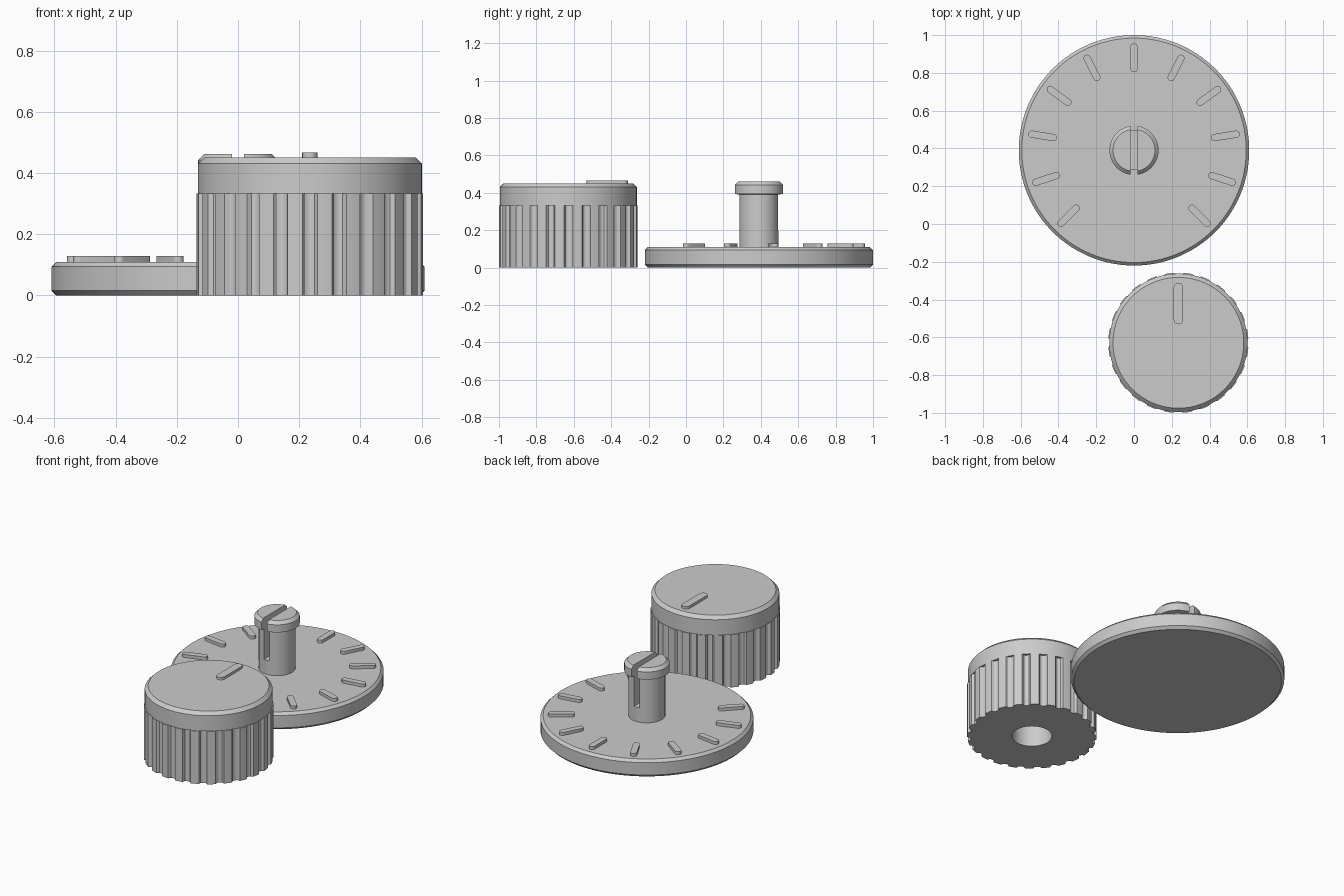
import bpy
import bmesh
from math import sin, cos, pi, sqrt, radians
from mathutils import Matrix, Vector

cube = bpy.data.objects.get("Cube")
if cube:
    bpy.data.objects.remove(cube, do_unlink=True)

grey = bpy.data.materials.new("plain_grey")
grey.use_nodes = True
COLOUR = (0.6, 0.6, 0.6, 1)
grey.diffuse_color = COLOUR
grey.node_tree.nodes["Principled BSDF"].inputs["Base Color"].default_value = COLOUR

DIAL = Vector((0, 0.39, 0))
KNOB = Vector((0.235, -0.629, 0))
RIBS, STEPS = 24, 12


def make_object(name, bm, location):
    bmesh.ops.recalc_face_normals(bm, faces=bm.faces)
    mesh = bpy.data.meshes.new(name)
    bm.to_mesh(mesh)
    bm.free()
    mesh.materials.append(grey)
    ob = bpy.data.objects.new(name, mesh)
    ob.location = location
    bpy.context.collection.objects.link(ob)
    return ob


def smooth(ob):
    bpy.ops.object.select_all(action='DESELECT')
    ob.select_set(True)
    bpy.context.view_layer.objects.active = ob
    bpy.ops.object.shade_smooth_by_angle(angle=radians(25))


def lathe(name, profile, location, segments):
    """Loft rings of (radius, z); a radius may be a function of the step."""
    bm = bmesh.new()
    rings = []
    for radius, z in profile:
        ring = []
        for i in range(segments):
            a = 2 * pi * i / segments
            r = radius(i) if callable(radius) else radius
            ring.append(bm.verts.new((r * cos(a), r * sin(a), z)))
        rings.append(ring)
    for low, high in zip(rings, rings[1:]):
        for i in range(segments):
            j = (i + 1) % segments
            bm.faces.new((low[i], low[j], high[j], high[i]))
    bm.faces.new(rings[0])
    bm.faces.new(rings[-1])
    return make_object(name, bm, location)


def capsule(name, length, width, height, location, turn=0):
    """Round-ended bar lying along y, turned about z."""
    bm = bmesh.new()
    r, n = width / 2, 10
    verts = []
    for end in (1, -1):
        for i in range(n + 1):
            a = pi * i / n
            verts.append(bm.verts.new((end * r * cos(a),
                                       end * (length / 2 - r + r * sin(a)), 0)))
    base = bm.faces.new(verts)
    top = bmesh.ops.extrude_face_region(bm, geom=[base], use_keep_orig=True)["geom"]
    bmesh.ops.translate(bm, verts=[v for v in top if isinstance(v, bmesh.types.BMVert)],
                        vec=(0, 0, height))
    bmesh.ops.rotate(bm, verts=bm.verts, matrix=Matrix.Rotation(turn, 3, 'Z'))
    smooth(make_object(name, bm, location))


def fluted(i):
    """Grip radius: a round groove centred on every rib pitch."""
    k = (i + STEPS // 2) % STEPS - STEPS // 2
    return 0.371 - 0.02 * sqrt(max(0, 1 - (k / 3) ** 2))


# Round dial plate with chamfered rims
smooth(lathe("dial_plate", [(0.594, 0), (0.61, 0.016), (0.61, 0.094), (0.594, 0.11)],
             DIAL, 128))

# Radial scale marks, sweeping three quarters of a turn
for n in range(11):
    turn = radians(135 - 27 * n)
    spot = DIAL + Vector((-0.49 * sin(turn), 0.49 * cos(turn), 0.105))
    capsule(f"scale_mark_{n + 1}", 0.152, 0.038, 0.024, spot, turn)

# Split snap-fit post with a wider head
post = lathe("split_post", [(0.105, 0.1), (0.105, 0.39), (0.13, 0.395),
                            (0.13, 0.443), (0.111, 0.462)], DIAL, 64)
bm = bmesh.new()
bmesh.ops.create_cube(bm, size=1, matrix=Matrix.Diagonal((0.038, 0.5, 0.4, 1)))
cutter = make_object("slot_cutter", bm, DIAL + Vector((0, 0, 0.4)))
cutter.hide_render = True
cut = post.modifiers.new("slot", 'BOOLEAN')
cut.operation = 'DIFFERENCE'
cut.solver = 'EXACT'
cut.object = cutter
bpy.context.view_layer.objects.active = post
bpy.ops.object.modifier_apply(modifier="slot")
bpy.data.objects.remove(cutter, do_unlink=True)
smooth(post)

# Knob: socket underneath, fluted grip, plain chamfered cap
smooth(lathe("knob", [(0.137, 0.38), (0.137, 0.28), (0.114, 0.27), (0.114, 0),
                      (fluted, 0), (fluted, 0.333), (0.366, 0.333),
                      (0.366, 0.431), (0.346, 0.451)], KNOB, RIBS * STEPS))

# Raised pointer on the knob
capsule("knob_pointer", 0.22, 0.05, 0.022, KNOB + Vector((0, 0.208, 0.445)))
